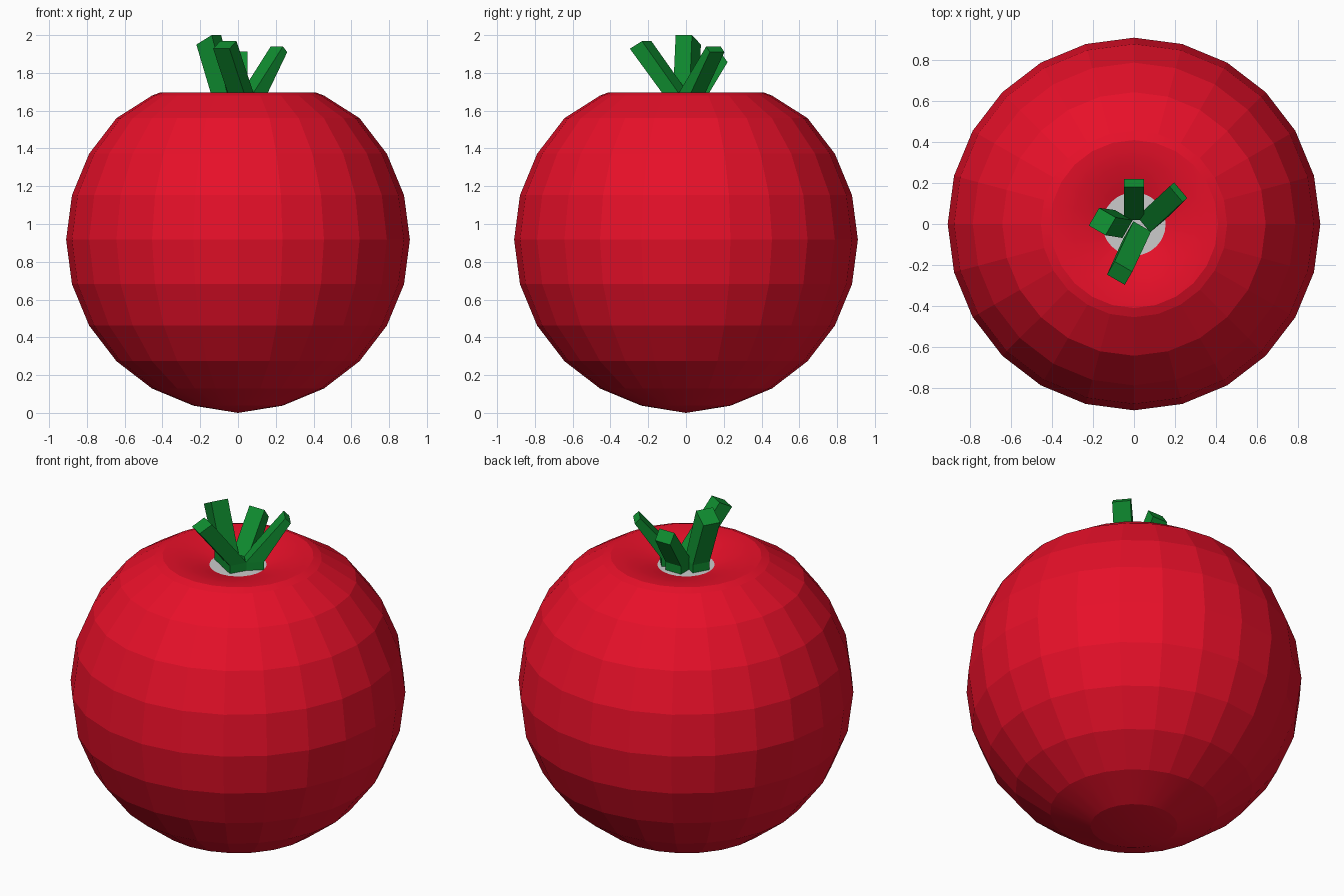
import bpy, bmesh
from math import sin, cos, radians, pi
from mathutils import Vector

if "Cube" in bpy.data.objects:
    bpy.data.objects.remove(bpy.data.objects["Cube"])

def material(name, rgb):
    m = bpy.data.materials.new(name)
    m.diffuse_color = (*rgb, 1)
    m.use_nodes = True
    m.node_tree.nodes["Principled BSDF"].inputs["Base Color"].default_value = m.diffuse_color
    return m

def add_object(name, bm, mat=None):
    bmesh.ops.recalc_face_normals(bm, faces=bm.faces)
    me = bpy.data.meshes.new(name)
    bm.to_mesh(me)
    bm.free()
    ob = bpy.data.objects.new(name, me)
    bpy.context.collection.objects.link(ob)
    if mat:
        me.materials.append(mat)
    return ob

red = material("red_skin", (0.8, 0.005, 0.022))
green = material("green_stalk", (0.005, 0.27, 0.03))

# Fruit body: 24-sided ball whose crown rolls over into a shallow dimple
SIDES, R, CZ = 24, 0.91, 0.917
profile = [(R * cos(radians(a)), CZ + R * sin(radians(a))) for a in range(-75, 46, 15)]
profile += [(0.455, 1.68), (0.41, 1.697), (0.36, 1.694), (0.30, 1.684),
            (0.235, 1.668), (0.19, 1.655), (0.155, 1.643)]
bm = bmesh.new()
rings = [[bm.verts.new((r * cos(2 * pi * i / SIDES), r * sin(2 * pi * i / SIDES), z))
          for i in range(SIDES)] for r, z in profile]
pole = bm.verts.new((0, 0, 0))
for i in range(SIDES):
    j = (i + 1) % SIDES
    bm.faces.new((pole, rings[0][j], rings[0][i]))
    for a, b in zip(rings, rings[1:]):
        bm.faces.new((a[i], a[j], b[j], b[i]))
body = add_object("fruit_body", bm, red)
bpy.context.view_layer.objects.active = body
body.select_set(True)
bpy.ops.object.shade_smooth_by_angle(angle=radians(8))

# Grey disc closing the dimple
bm = bmesh.new()
bmesh.ops.create_circle(bm, cap_ends=True, segments=SIDES, radius=0.156)
bmesh.ops.translate(bm, verts=bm.verts, vec=(0, 0, 1.643))
disc = add_object("dimple_floor", bm)
if disc.data.polygons[0].normal.z < 0:
    disc.data.flip_normals()

# Stalks: square prisms, upright at the base, then leaning outwards
def stalk(name, azimuth, base, tip, tip_half, tip_drop):
    out = Vector((cos(radians(azimuth)), sin(radians(azimuth)), 0))
    side = Vector((-out.y, out.x, 0)) * 0.05
    levels = [(Vector((*base, 1.60)), out * 0.05),
              (Vector((*base, 1.69)), out * 0.05),
              (Vector(tip), out * tip_half - Vector((0, 0, tip_drop)))]
    bm = bmesh.new()
    loops = [[bm.verts.new(c + s) for s in (d + side, d - side, -d - side, -d + side)]
             for c, d in levels]
    for a, b in zip(loops, loops[1:]):
        for i in range(4):
            j = (i + 1) % 4
            bm.faces.new((a[i], a[j], b[j], b[i]))
    bm.faces.new(loops[0])
    bm.faces.new(loops[-1])
    add_object(name, bm, green)

stalk("left_stalk", 150, (-0.075, 0.0), (-0.155, 0.012, 1.975), 0.047, 0.025)
stalk("front_stalk", 240, (0.015, -0.055), (-0.07, -0.24, 1.948), 0.037, 0.02)
stalk("back_stalk", 90, (0.0, 0.07), (0.0, 0.20, 1.885), 0.02, 0.028)
stalk("right_stalk", 40, (0.085, 0.03), (0.217, 0.155, 1.925), 0.015, 0.015)
